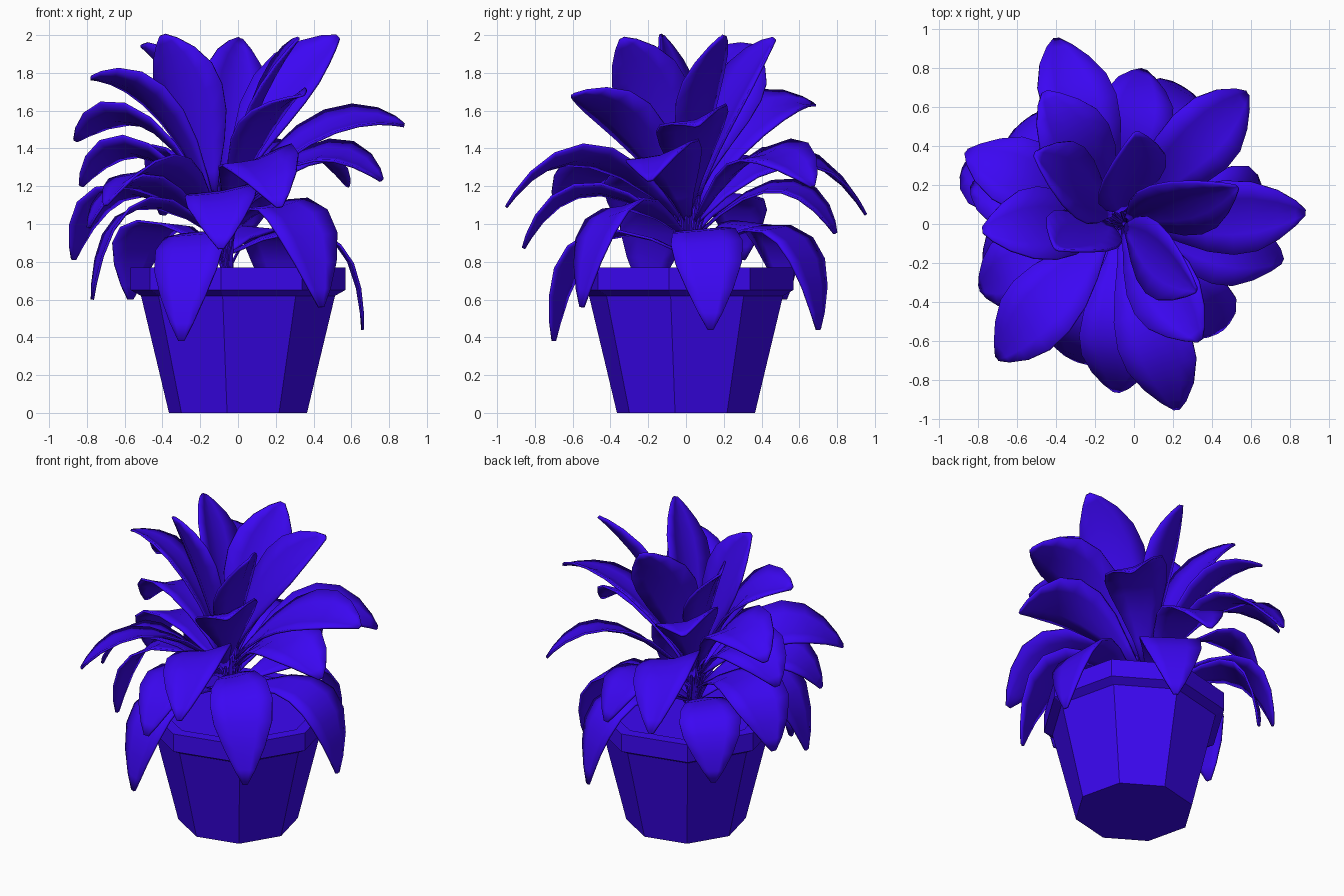
import bpy, bmesh, math
from mathutils import Vector, Matrix

if "Cube" in bpy.data.objects:
    bpy.data.objects.remove(bpy.data.objects["Cube"])

mat = bpy.data.materials.new("indigo")
mat.diffuse_color = (0.045, 0.002, 0.9, 1)
mat.use_nodes = True
mat.node_tree.nodes["Principled BSDF"].inputs["Base Color"].default_value = mat.diffuse_color


def finish(name, bm, smooth=False):
    bmesh.ops.recalc_face_normals(bm, faces=bm.faces)
    me = bpy.data.meshes.new(name)
    bm.to_mesh(me)
    bm.free()
    me.materials.append(mat)
    for p in me.polygons:
        p.use_smooth = smooth
    ob = bpy.data.objects.new(name, me)
    bpy.context.collection.objects.link(ob)
    return ob


def lathe(name, profile, sides=8, turn=-99):
    bm = bmesh.new()
    rings = []
    for r, z in profile:
        ring = []
        for i in range(sides):
            a = math.radians(turn + 360 * i / sides)
            ring.append(bm.verts.new((r * math.cos(a), r * math.sin(a), z)))
        rings.append(ring)
    for a, b in zip(rings, rings[1:]):
        for i in range(sides):
            j = (i + 1) % sides
            bm.faces.new((a[i], a[j], b[j], b[i]))
    bm.faces.new(rings[0])
    bm.faces.new(rings[-1])
    return finish(name, bm)


# Pot with rim, closed by the soil surface
lathe("pot", [(0.37, 0), (0.52, 0.62), (0.575, 0.65), (0.575, 0.77),
              (0.50, 0.77), (0.48, 0.71)])

CENTRE = Vector((-0.08, 0.02, 0))
SHAPE = [(0, 0.08), (0.12, 0.30), (0.27, 0.63), (0.42, 0.89), (0.57, 1.0),
         (0.71, 0.93), (0.84, 0.66), (0.94, 0.34), (1, 0.08)]


def leaf(i, tip, base_z, ctrl_z, reach, width, cup, roll):
    tip = Vector(tip)
    out = Vector((tip.x, tip.y, 0)) - CENTRE
    p0 = CENTRE + out.normalized() * 0.05 + Vector((0, 0, base_z))
    p1 = CENTRE + out * reach + Vector((0, 0, ctrl_z))
    level = Vector((-out.y, out.x, 0)).normalized()
    # Blade, rolled about its own axis
    bm = bmesh.new()
    rows = []
    for t, w in SHAPE:
        p = p0 * (1 - t) ** 2 + p1 * 2 * t * (1 - t) + tip * t * t
        tangent = (p1 - p0) * (1 - t) + (tip - p1) * t
        side = Matrix.Rotation(math.radians(roll), 3, tangent) @ level
        up = tangent.cross(side).normalized()
        hw = w * width / 2
        rows.append([bm.verts.new(p + side * s * hw + up * cup * hw * abs(s) ** 1.3)
                     for s in (-1, -0.5, 0, 0.5, 1)])
    for a, b in zip(rows, rows[1:]):
        for k in range(4):
            bm.faces.new((a[k], a[k + 1], b[k + 1], b[k]))
    ob = finish(f"leaf_{i}", bm, True)
    m = ob.modifiers.new("thickness", "SOLIDIFY")
    m.thickness = 0.014
    m.offset = 0
    # Stem
    root = CENTRE + out.normalized() * 0.015 + Vector((0.03, -0.02, 0.70))
    bm = bmesh.new()
    rings = []
    for c in (root, root.lerp(p0, 0.6), p0 + (p1 - p0) * 0.06):
        rings.append([bm.verts.new(c + Vector((math.cos(a), math.sin(a), 0)) * 0.008)
                      for a in (0, math.tau / 4, math.tau / 2, math.tau * 3 / 4)])
    for a, b in zip(rings, rings[1:]):
        for k in range(4):
            j = (k + 1) % 4
            bm.faces.new((a[k], a[j], b[j], b[k]))
    finish(f"stem_{i}", bm)


# Each tier: base height, width, cup, roll, then leaves of (tip, control height, reach)
TIERS = [
    # upright crown
    (1.15, 0.39, 0.25, 38, [((0.53, 0.19, 1.99), 1.70, 0.38), ((0.01, 0.47, 1.98), 1.65, 0.4),
                            ((-0.40, -0.13, 2.0), 1.68, 0.5), ((0.32, -0.34, 1.98), 1.66, 0.4),
                            ((-0.51, 0.36, 1.94), 1.75, 0.45)]),
    # spreading upper leaves
    (1.08, 0.40, 0.20, 18, [((-0.78, -0.03, 1.77), 1.79, 0.45), ((0.34, -0.60, 1.68), 1.65, 0.5),
                            ((-0.46, 0.68, 1.63), 1.72, 0.5), ((0.88, 0.06, 1.52), 1.66, 0.55),
                            ((-0.86, 0.37, 1.44), 1.78, 0.55)]),
    # arching middle leaves
    (1.02, 0.40, 0.15, 16, [((-0.40, 0.95, 1.05), 1.64, 0.6), ((0.22, -0.95, 1.09), 1.62, 0.6),
                            ((0.76, -0.19, 1.23), 1.58, 0.6), ((0.58, 0.67, 1.20), 1.60, 0.6),
                            ((-0.70, -0.69, 1.10), 1.50, 0.6), ((-0.83, 0.20, 1.20), 1.64, 0.65)]),
    # lower drooping leaves
    (0.95, 0.39, 0.08, 10, [((-0.09, -0.86, 0.87), 1.43, 0.7), ((0.05, 0.79, 0.95), 1.43, 0.7),
                            ((-0.79, -0.33, 0.98), 1.46, 0.75), ((-0.87, 0.30, 0.81), 1.44, 0.85),
                            ((-0.77, -0.20, 0.60), 1.38, 0.85), ((0.44, -0.55, 0.56), 1.38, 0.85)]),
    # lowest leaves hanging over the rim
    (0.85, 0.38, 0.0, 5, [((-0.30, -0.70, 0.38), 1.20, 0.95), ((0.66, 0.13, 0.44), 1.22, 0.98),
                          ((0.25, 0.70, 0.44), 1.25, 0.98), ((-0.57, 0.52, 0.60), 1.25, 0.98)]),
]
n = 0
for base_z, width, cup, roll, leaves in TIERS:
    for tip, ctrl_z, reach in leaves:
        n += 1
        leaf(n, tip, base_z, ctrl_z, reach, width, cup, roll)
